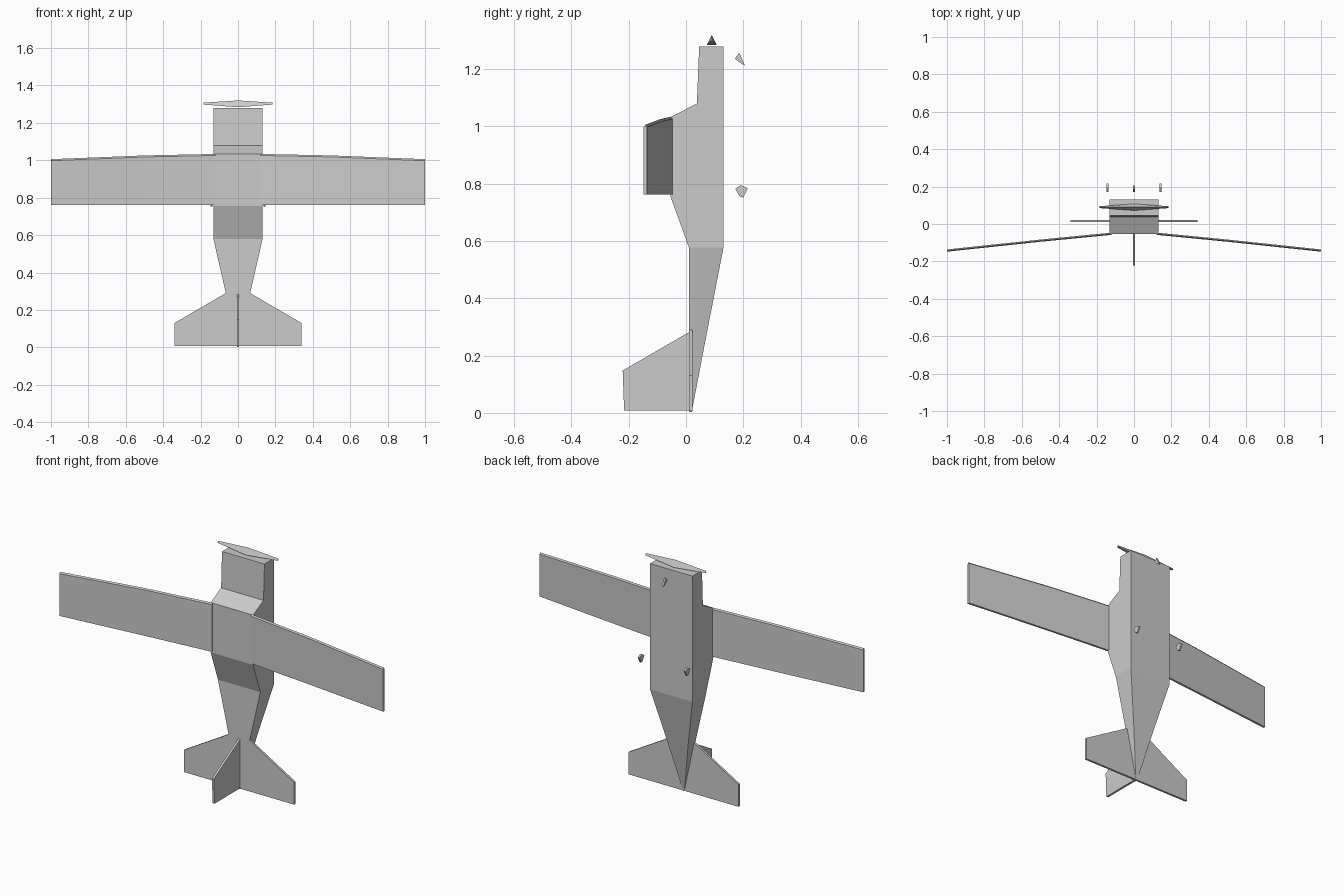
import bpy, bmesh
from mathutils import Vector

if "Cube" in bpy.data.objects:
    bpy.data.objects.remove(bpy.data.objects["Cube"])


def make(name, verts, faces):
    mesh = bpy.data.meshes.new(name)
    mesh.from_pydata(verts, [], faces)
    bm = bmesh.new()
    bm.from_mesh(mesh)
    bmesh.ops.recalc_face_normals(bm, faces=bm.faces)
    bm.to_mesh(mesh)
    bm.free()
    ob = bpy.data.objects.new(name, mesh)
    bpy.context.collection.objects.link(ob)
    return ob


def loft(name, rings):
    """Join equally sized vertex rings and cap both ends."""
    n = len(rings[0])
    verts = [v for r in rings for v in r]
    faces = [tuple(range(n)), tuple(range(len(verts) - n, len(verts)))]
    for k in range(len(rings) - 1):
        a, b = k * n, (k + 1) * n
        faces += [(a + i, a + (i + 1) % n, b + (i + 1) % n, b + i) for i in range(n)]
    return make(name, verts, faces)


def slab(name, outline, offset):
    """Flat plate: an outline thickened both ways along an offset."""
    o = Vector(offset)
    return loft(name, [[Vector(p) - o for p in outline], [Vector(p) + o for p in outline]])


# Fuselage: height, half width, cockpit side y, belly side y
sections = [
    (0.003, 0.004, 0.010, 0.020),
    (0.290, 0.065, 0.010, 0.075),
    (0.578, 0.131, 0.010, 0.131),
    (0.755, 0.131, -0.054, 0.131),
    (1.033, 0.131, -0.054, 0.131),
    (1.080, 0.131, 0.038, 0.131),
    (1.280, 0.131, 0.046, 0.131),
]
loft("fuselage", [[(-w, a, z), (w, a, z), (w, b, z), (-w, b, z)] for z, w, a, b in sections])

# Wings: thin airfoil section swept to a tilted tip
for s, side in ((-1, "left"), (1, "right")):
    rings = []
    for x, y, top in ((0.12, -0.052, 1.034), (0.50, -0.089, 1.026), (1.0, -0.142, 1.006)):
        rings.append([(s * x, y - 0.006, 0.762), (s * x, y + 0.006, 0.762),
                      (s * x, y + 0.006, top - 0.008), (s * x, y, top),
                      (s * x, y - 0.006, top - 0.008)])
    loft(side + "_wing", rings)

# Tail plane and fin
slab("tail_plane", [(-0.34, 0.016, 0.006), (0.34, 0.016, 0.006), (0.34, 0.016, 0.13),
                    (0.065, 0.016, 0.29), (-0.065, 0.016, 0.29), (-0.34, 0.016, 0.13)],
     (0, 0.006, 0))
slab("tail_fin", [(0, 0.016, 0.008), (0, -0.216, 0.008), (0, -0.221, 0.148), (0, 0.016, 0.285)],
     (0.006, 0, 0))

# Propeller: faceted blade pair tapering from a pointed hub
loft("propeller", [
    [(x, 0.09 - d, zb), (x, 0.09 + d, zb), (x, 0.09, zt)]
    for x, d, zb, zt in ((-0.185, 0.005, 1.298, 1.308), (0, 0.018, 1.284, 1.32),
                         (0.185, 0.005, 1.298, 1.308))])

# Small wedge wheels floating below the belly
slab("nose_wheel", [(0, 0.170, 1.237), (0, 0.186, 1.257), (0, 0.206, 1.213), (0, 0.195, 1.218)],
     (0.005, 0, 0))
for s, side in ((-1, "left"), (1, "right")):
    slab(side + "_wheel", [(s * 0.142, 0.172, 0.783), (s * 0.142, 0.192, 0.795),
                           (s * 0.142, 0.216, 0.784), (s * 0.142, 0.200, 0.752),
                           (s * 0.142, 0.186, 0.757)], (0.005, 0, 0))
